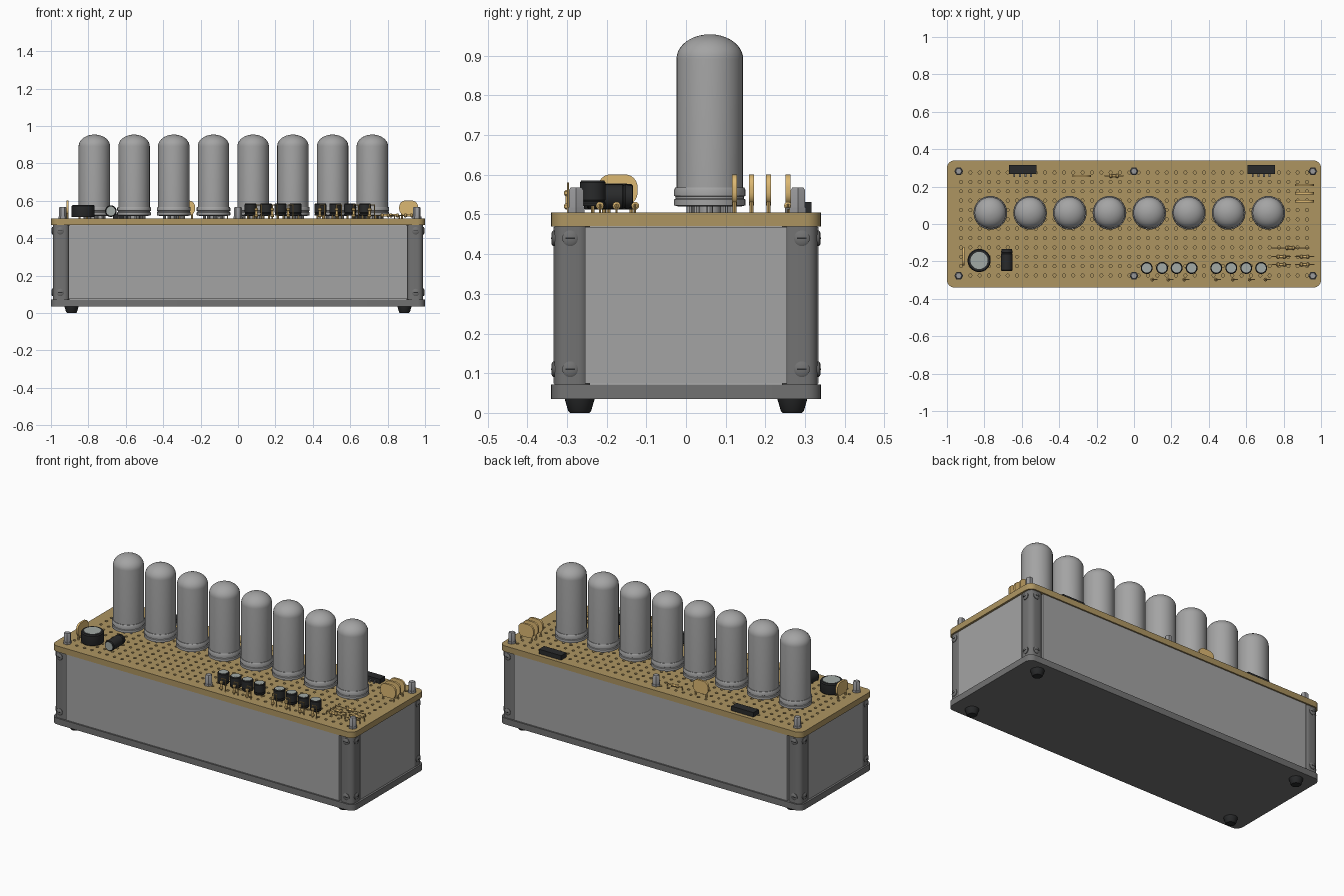
import bpy, bmesh, math
from mathutils import Matrix, Vector

if bpy.data.objects.get("Cube"):
    bpy.data.objects.remove(bpy.data.objects["Cube"])


def material(name, *rgb):
    m = bpy.data.materials.new(name)
    m.use_nodes = True
    m.diffuse_color = (*rgb, 1)
    m.node_tree.nodes["Principled BSDF"].inputs["Base Color"].default_value = (*rgb, 1)
    return m


TAN = material("board tan", .42, .30, .12)
GOLD = material("component yellow", .72, .48, .17)
PANEL = material("panel grey", .37, .37, .37)
TUBE = material("tube grey", .37, .37, .37)
DARK = material("dark grey", .17, .17, .17)
STEEL = material("steel grey", .32, .32, .33)
BLACK = material("black", .022, .023, .024)
SILVER = material("cap silver", .36, .40, .38)
BOARD = .505
ALONG = {"x": Matrix.Rotation(math.pi / 2, 4, "Y"),
         "y": Matrix.Rotation(-math.pi / 2, 4, "X"), "z": Matrix()}


def finish(name, bm, mat, smooth=True):
    bmesh.ops.recalc_face_normals(bm, faces=bm.faces)
    me = bpy.data.meshes.new(name)
    bm.to_mesh(me)
    bm.free()
    me.materials.append(mat)
    ob = bpy.data.objects.new(name, me)
    bpy.context.collection.objects.link(ob)
    if smooth:
        bpy.ops.object.select_all(action="DESELECT")
        bpy.context.view_layer.objects.active = ob
        ob.select_set(True)
        bpy.ops.object.shade_smooth_by_angle(angle=math.radians(35))
    return ob


def lathe(bm, profile, loc, axis="z", n=24):
    """Add a closed solid of revolution from (radius, height) pairs."""
    place = Matrix.Translation(loc) @ ALONG[axis]
    rings = [[bm.verts.new(place @ Vector((r * math.cos(a), r * math.sin(a), h)))
              for a in (2 * math.pi * i / n for i in range(n))] for r, h in profile]
    bm.faces.new(rings[0])
    bm.faces.new(rings[-1])
    for low, high in zip(rings, rings[1:]):
        for i in range(n):
            j = (i + 1) % n
            bm.faces.new((low[i], low[j], high[j], high[i]))


def rod(bm, r, length, loc, axis="z", n=8):
    lathe(bm, [(r, 0), (r, length)], loc, axis, n)


def box(bm, lo, hi):
    lo, hi = Vector(lo), Vector(hi)
    bmesh.ops.create_cube(bm, size=1, matrix=Matrix.Translation((lo + hi) / 2)
                          @ Matrix.Diagonal((*(hi - lo), 1)))


def outline(hx, hy, r, steps=6):
    pts = []
    for k, (sx, sy) in enumerate(((1, 1), (-1, 1), (-1, -1), (1, -1))):
        for s in range(steps + 1):
            a = math.pi / 2 * (k + s / steps)
            pts.append((sx * (hx - r) + r * math.cos(a), sy * (hy - r) + r * math.sin(a)))
    return pts


def slab(bm, pts, z0, z1):
    low = [bm.verts.new((x, y, z0)) for x, y in pts]
    high = [bm.verts.new((x, y, z1)) for x, y in pts]
    bm.faces.new(low)
    bm.faces.new(high)
    for i in range(len(pts)):
        j = (i + 1) % len(pts)
        bm.faces.new((low[i], low[j], high[j], high[i]))


# Enclosure: bottom plate, corner posts, side panels
bm = bmesh.new()
slab(bm, outline(1, .34, .04), .035, .072)
finish("bottom_plate", bm, DARK)
bm = bmesh.new()
for sx in (-1, 1):
    for sy in (-1, 1):
        slab(bm, [(x + sx * .945, y + sy * .287) for x, y in outline(.045, .045, .03)], .072, .47)
finish("corner_posts", bm, DARK)
bm = bmesh.new()
for s in (-1, 1):
    box(bm, (-.905, s * .325 - .009, .074), (.905, s * .325 + .009, .468))
    box(bm, (s * .981 - .009, -.255, .074), (s * .981 + .009, .255, .468))
finish("side_panels", bm, PANEL, False)

# Screws on the posts, with slots
heads, slots = bmesh.new(), bmesh.new()
for sx in (-1, 1):
    for sy in (-1, 1):
        for z in (.11, .44):
            dome = [(.02, -.003), (.02, .003), (.014, .007)]
            lathe(heads, [(r, h * sy) for r, h in dome], (sx * .95, sy * .332, z), "y", 16)
            lathe(heads, [(r, h * sx) for r, h in dome], (sx * .99, sy * .292, z), "x", 16)
            x, y = sx * .95, sy * .339
            box(slots, (x - .012, y - .001, z - .002), (x + .012, y + .001, z + .002))
            x, y = sx * .997, sy * .292
            box(slots, (x - .001, y - .012, z - .002), (x + .001, y + .012, z + .002))
finish("screw_heads", heads, DARK)
finish("screw_slots", slots, BLACK, False)

# Rubber feet
bm = bmesh.new()
for sx in (-1, 1):
    for sy in (-1, 1):
        lathe(bm, [(.024, 0), (.029, .005), (.038, .036)], (sx * .89, sy * .268, 0))
finish("feet", bm, BLACK)

# Perforated board: solid base and a top layer with a grid of holes
bm = bmesh.new()
slab(bm, outline(1, .34, .04), .47, .49)
finish("board_base", bm, TAN)
curve = bpy.data.curves.new("board_top", "CURVE")
curve.dimensions = "2D"
curve.fill_mode = "BOTH"
curve.extrude = .0075
loops = [outline(1, .34, .04)]
for i in range(38):
    for j in range(12):
        cx, cy = (i - 18.5) * .05, (j - 5.5) * .05
        loops.append([(cx + .009 * math.cos(a), cy + .009 * math.sin(a))
                      for a in (math.pi / 3 * k for k in range(6))])
for pts in loops:
    sp = curve.splines.new("POLY")
    sp.points.add(len(pts) - 1)
    for p, (x, y) in zip(sp.points, pts):
        p.co = (x, y, 0, 1)
    sp.use_cyclic_u = True
curve.materials.append(TAN)
top = bpy.data.objects.new("board_top", curve)
top.location.z = BOARD - .0075
bpy.context.collection.objects.link(top)

# Row of eight domed tubes on pins
glass, collars = bmesh.new(), bmesh.new()
dome = [(.084 * math.cos(a), .892 + .062 * math.sin(a))
        for a in (math.pi / 2 * k / 10 for k in range(10))]
for i in range(8):
    x, y = -.768 + i * .2123, .06
    lathe(glass, [(.084, .55)] + dome + [(.004, .954)], (x, y, 0), n=32)
    lathe(collars, [(.078, .52), (.09, .523), (.09, .538), (.086, .54), (.086, .545),
                    (.09, .547), (.09, .562), (.087, .568), (.084, .568)], (x, y, 0), n=32)
    rod(collars, .028, .03, (x, y, .495), n=16)
    for k in range(9):
        a = 2 * math.pi * k / 9
        rod(collars, .008, .03, (x + .052 * math.cos(a), y + .052 * math.sin(a), .495))
finish("tubes", glass, TUBE)
finish("tube_collars", collars, TUBE)

# Hexagonal standoffs
bm = bmesh.new()
for x in (-.937, 0, .956):
    for y in (-.277, .282):
        rod(bm, .024, .012, (x, y, BOARD), n=6)
        lathe(bm, [(.021, 0), (.021, .056), (.016, .063), (.009, .063)], (x, y, BOARD), n=6)
finish("standoffs", bm, STEEL)

# Electrolytic capacitors: upright ones, a large one, and one lying down
cans, lids, leads = bmesh.new(), bmesh.new(), bmesh.new()
for x in (.068, .15, .228, .308, .44, .52, .6, .68):
    lathe(cans, [(.03, 0), (.032, .004), (.032, .008), (.029, .012), (.032, .016),
                 (.032, .06), (.029, .064)], (x, -.235, .521))
    rod(lids, .025, .003, (x, -.235, .583), n=24)
    for s in (-.015, .015):
        rod(leads, .005, .03, (x + s, -.235, .495))
lathe(cans, [(.06, 0), (.062, .004), (.062, .058), (.057, .064)], (-.828, -.195, .513), n=32)
rod(lids, .046, .002, (-.828, -.195, .576), n=32)
lathe(cans, [(.028, 0), (.031, .004), (.031, .09), (.028, .094), (.031, .098), (.028, .115)],
      (-.68, -.25, .545), "y")
rod(lids, .024, .002, (-.68, -.2515, .545), "y", 24)
for s in (-.02, .02):
    rod(leads, .005, .03, (-.828 + s, -.195, .495))
finish("capacitor_cans", cans, BLACK)
finish("capacitor_lids", lids, SILVER)

# Flat rounded capacitors, as (x, y, thin axis)
bm = bmesh.new()
for x, y, axis in [(-.912, -.172, "x"), (-.28, .257, "y"),
                   (.912, .208, "y"), (.912, .165, "y"), (.912, .122, "y")]:
    start = len(bm.verts)
    slab(bm, [(px, pz + .562) for px, pz in outline(.05, .039, .032)], -.006, .006)
    bm.verts.ensure_lookup_table()
    for v in bm.verts[start:]:
        u, z, t = v.co
        v.co = (x + t, y + u, z) if axis == "x" else (x + u, y + t, z)
    for s in (-.035, .035):
        p = (x, y + s, .495) if axis == "x" else (x + s, y, .495)
        rod(leads, .005, .04, p)
finish("flat_capacitors", bm, GOLD)

# Resistors: lying along x, and standing with a looped wire
bm = bmesh.new()
shape = [(.005, 0), (.01, .004), (.01, .012), (.007, .016), (.007, .034),
         (.01, .038), (.01, .046), (.005, .05)]
for x, y, half in [(.835, -.128, .1), (.787, -.175, .05), (.787, -.217, .05),
                   (.912, -.175, .05), (.912, -.217, .05), (-.107, .257, .05)]:
    lathe(bm, shape, (x - .025, y, .522), "x", 12)
    rod(leads, .003, 2 * half, (x - half, y, .522), "x", 6)
    for s in (-half, half):
        rod(leads, .003, .03, (x + s, y, .495), n=6)
for x in (.11, .195, .28, .45, .54, .63, .715):
    lathe(bm, shape, (x - .012, -.297, .512), n=12)
    rod(leads, .003, .085, (x - .012, -.297, .495), n=6)
    rod(leads, .003, .085, (x + .014, -.297, .495), n=6)
    rod(leads, .003, .026, (x - .012, -.297, .578), "x", 6)
finish("resistors", bm, GOLD)

# Flat chips with their pins
bm, pins = bmesh.new(), bmesh.new()
for x in (-.595, .68):
    box(bm, (x - .074, .266, BOARD), (x + .074, .316, .532))
    for k in range(4):
        px = x - .045 + k * .03
        box(pins, (px - .005, .25, .512), (px + .005, .268, .518))
        box(pins, (px - .005, .25, .495), (px + .005, .256, .518))
finish("chips", bm, BLACK, False)
finish("chip_pins", pins, DARK, False)
finish("component_leads", leads, GOLD)
